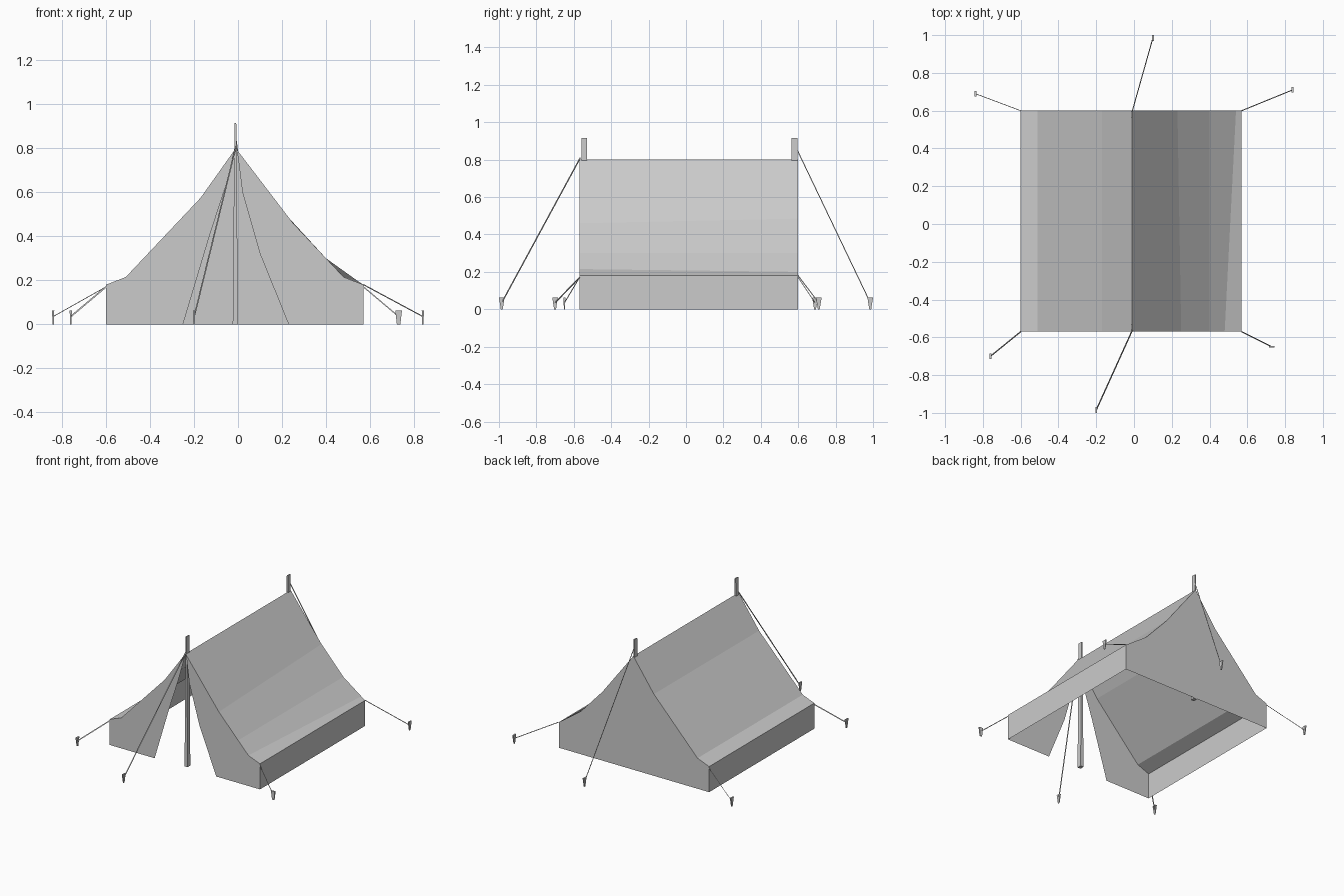
import bpy
import bmesh
from mathutils import Vector

if "Cube" in bpy.data.objects:
    bpy.data.objects.remove(bpy.data.objects["Cube"], do_unlink=True)

grey = bpy.data.materials.new("canvas_grey")
grey.use_nodes = True
grey.diffuse_color = (0.6, 0.6, 0.6, 1)
bsdf = grey.node_tree.nodes["Principled BSDF"]
bsdf.inputs["Base Color"].default_value = grey.diffuse_color
bsdf.inputs["Roughness"].default_value = 0.9


def finish(name, bm):
    mesh = bpy.data.meshes.new(name)
    bm.to_mesh(mesh)
    bm.free()
    mesh.materials.append(grey)
    obj = bpy.data.objects.new(name, mesh)
    bpy.context.collection.objects.link(obj)
    return obj


def panel(name, outline, y, facing):
    """Flat upright sheet of cloth, facing -y or +y."""
    bm = bmesh.new()
    face = bm.faces.new([bm.verts.new((x, y, z)) for x, z in outline])
    face.normal_update()
    if face.normal.y * facing < 0:
        face.normal_flip()
    bmesh.ops.triangulate(bm, faces=[face])
    return finish(name, bm)


def tapered_box(name, base, height, bottom, top):
    """Four-sided post with its own x and y widths at each end."""
    bm = bmesh.new()
    bmesh.ops.create_cube(bm, size=1)
    for v in bm.verts:
        w = top if v.co.z > 0 else bottom
        v.co = Vector(base) + Vector((v.co.x * w[0], v.co.y * w[1],
                                      (v.co.z + 0.5) * height))
    return finish(name, bm)


def rope(name, start, end, radius):
    """Thin three-sided line between two points."""
    a, b = Vector(start), Vector(end)
    bm = bmesh.new()
    bmesh.ops.create_cone(bm, cap_ends=True, segments=3, radius1=radius,
                          radius2=radius, depth=(b - a).length)
    turn = (b - a).to_track_quat('Z', 'Y')
    for v in bm.verts:
        v.co = turn @ v.co + (a + b) / 2
    return finish(name, bm)


FRONT, BACK = -0.57, 0.6
APEX = (-0.01, 0.8)

# Cross-sections from the ground up each side to just below the ridge
right_side = [(-0.6, 0), (-0.6, 0.18), (-0.51, 0.215), (-0.17, 0.575)]
left_front = [(0.57, 0), (0.57, 0.18), (0.48, 0.215), (0.40, 0.30), (0.25, 0.46)]
left_back = [(0.57, 0), (0.57, 0.18), (0.54, 0.2), (0.40, 0.30), (0.23, 0.485)]
front_profile = right_side + [APEX] + left_front[::-1]
back_profile = right_side + [APEX] + left_back[::-1]

# Roof and low side walls as one sheet
bm = bmesh.new()
rows = [[bm.verts.new((x, y, z)) for x, z in profile]
        for y, profile in ((FRONT, front_profile), (BACK, back_profile))]
for i in range(len(front_profile) - 1):
    bm.faces.new((rows[0][i], rows[0][i + 1], rows[1][i + 1], rows[1][i]))
for f in bm.faces:
    f.normal_update()
    c = f.calc_center_median()
    if f.normal.dot(Vector((c.x, 0, c.z - 0.1))) < 0:
        f.normal_flip()
finish("roof_and_walls", bm)

# Closed back and the two parted door flaps
panel("back_wall", back_profile, BACK, 1)
panel("left_door_flap",
      left_front + [APEX, (0, 0.76), (0.02, 0.6), (0.1, 0.32), (0.23, 0)], FRONT, -1)
panel("right_door_flap",
      right_side + [APEX, (-0.02, 0.76), (-0.065, 0.6), (-0.13, 0.4), (-0.25, 0)],
      FRONT, -1)

# Ridge poles
for name, y in (("front_pole", -0.545), ("back_pole", 0.58)):
    tapered_box(name, (-0.012, y, 0), 0.915, (0.024, 0.03), (0.008, 0.03))

# Guy ropes and pegs: name, rope start, peg position, rope radius
guys = [
    ("front_ridge", (-0.01, -0.565, 0.81), (-0.20, -0.985), 0.004),
    ("back_ridge", (-0.01, 0.595, 0.85), (0.10, 0.985), 0.003),
    ("front_right", (-0.6, FRONT, 0.17), (-0.76, -0.70), 0.004),
    ("front_left", (0.57, FRONT, 0.17), (0.73, -0.65), 0.003),
    ("back_right", (-0.6, BACK, 0.17), (-0.84, 0.69), 0.002),
    ("back_left", (0.57, BACK, 0.18), (0.84, 0.71), 0.003),
]
for name, start, (x, y), radius in guys:
    rope(name + "_rope", start, (x, y, 0.035), radius)
    wide_in_x = name == "front_left"
    top = (0.03, 0.01) if wide_in_x else (0.01, 0.03)
    bottom = (0.016, 0.006) if wide_in_x else (0.006, 0.01)
    tapered_box(name + "_peg", (x, y, 0), 0.062, bottom, top)
